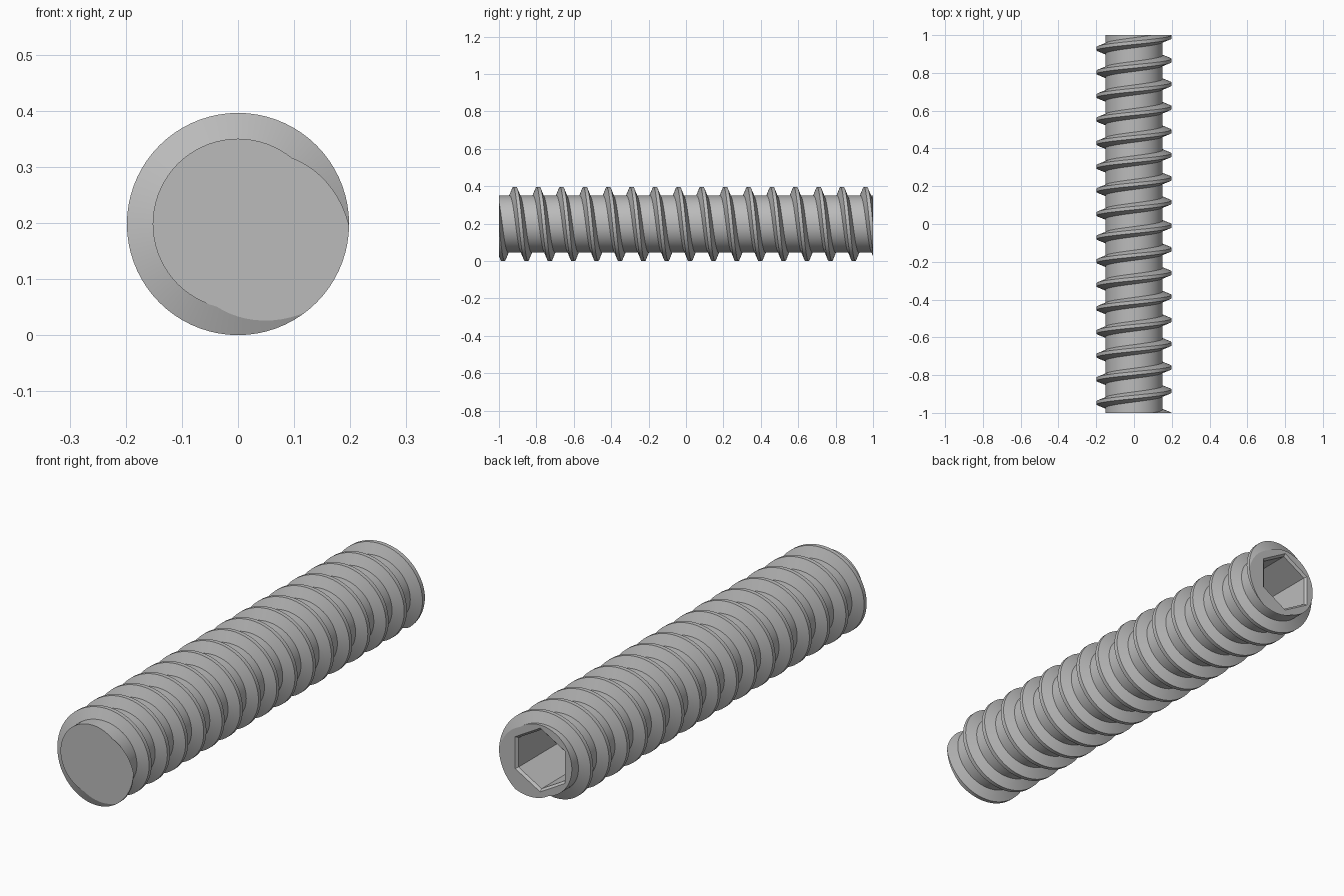
import bpy
import bmesh
import math
from mathutils import Matrix, Vector

if "Cube" in bpy.data.objects:
    bpy.data.objects.remove(bpy.data.objects["Cube"])

CORE, CREST = 0.152, 0.198     # root and crest radii
PITCH, START = 0.125, -0.8843  # lead, and crest position on the +x side
SIDES = 72
# One pitch of the thread section: (offset along the axis, radius)
SECTION = [(-0.027, CORE), (-0.009, CREST), (0.009, CREST), (0.027, CORE)]

steel = bpy.data.materials.new("grey steel")
steel.use_nodes = True
steel.diffuse_color = (0.5, 0.5, 0.5, 1)
steel.node_tree.nodes["Principled BSDF"].inputs["Base Color"].default_value = (0.5, 0.5, 0.5, 1)


def make_object(name, bm):
    bmesh.ops.recalc_face_normals(bm, faces=bm.faces)
    mesh = bpy.data.meshes.new(name)
    bm.to_mesh(mesh)
    bm.free()
    mesh.materials.append(steel)
    obj = bpy.data.objects.new(name, mesh)
    bpy.context.collection.objects.link(obj)
    return obj


# Threaded rod: sweep the section along a helix, each turn joining the next
bm = bmesh.new()
columns = []
for j in range(SIDES):
    a = math.tau * j / SIDES
    columns.append([
        bm.verts.new((r * math.cos(a), START + PITCH * (k + j / SIDES) + dy,
                      CREST - r * math.sin(a)))
        for k in range(-4, 20) for dy, r in SECTION])
turn = len(SECTION)
for j in range(SIDES):
    here = columns[j]
    after = columns[j + 1] if j + 1 < SIDES else columns[0][turn:]
    for i in range(min(len(here), len(after)) - 1):
        bm.faces.new((here[i], here[i + 1], after[i + 1], after[i]))

# Cut both ends square and cap them
for end in (-1, 1):
    bmesh.ops.bisect_plane(bm, geom=bm.verts[:] + bm.edges[:] + bm.faces[:], dist=1e-6,
                           plane_co=(0, end, 0), plane_no=(0, end, 0), clear_outer=True)
    rim = [e for e in bm.edges if e.is_boundary
           and all(abs(v.co.y - end) < 1e-4 for v in e.verts)]
    bmesh.ops.holes_fill(bm, edges=rim, sides=0)
rod = make_object("threaded_rod", bm)

# Hexagonal socket with a small chamfer at its mouth
bm = bmesh.new()
rings = []
for y, flat in ((1.02, 0.12), (1.0, 0.12), (0.99, 0.111), (0.65, 0.111)):
    radius = flat / math.cos(math.pi / 6)
    rings.append([bm.verts.new((radius * math.sin(i * math.pi / 3), y,
                                CREST + radius * math.cos(i * math.pi / 3)))
                  for i in range(6)])
for a, b in zip(rings, rings[1:]):
    for i in range(6):
        n = (i + 1) % 6
        bm.faces.new((a[i], a[n], b[n], b[i]))
bm.faces.new(rings[0])
bm.faces.new(rings[-1])
cutter = make_object("socket_cutter", bm)
cutter.hide_render = True

cut = rod.modifiers.new("hex socket", 'BOOLEAN')
cut.operation = 'DIFFERENCE'
cut.solver = 'EXACT'
cut.object = cutter
bpy.context.view_layer.objects.active = rod
bpy.ops.object.select_all(action='DESELECT')
rod.select_set(True)
bpy.ops.object.modifier_apply(modifier=cut.name)
bpy.data.objects.remove(cutter)

# Smooth round surfaces, crisp thread edges
bpy.ops.object.shade_smooth_by_angle(angle=math.radians(20))
